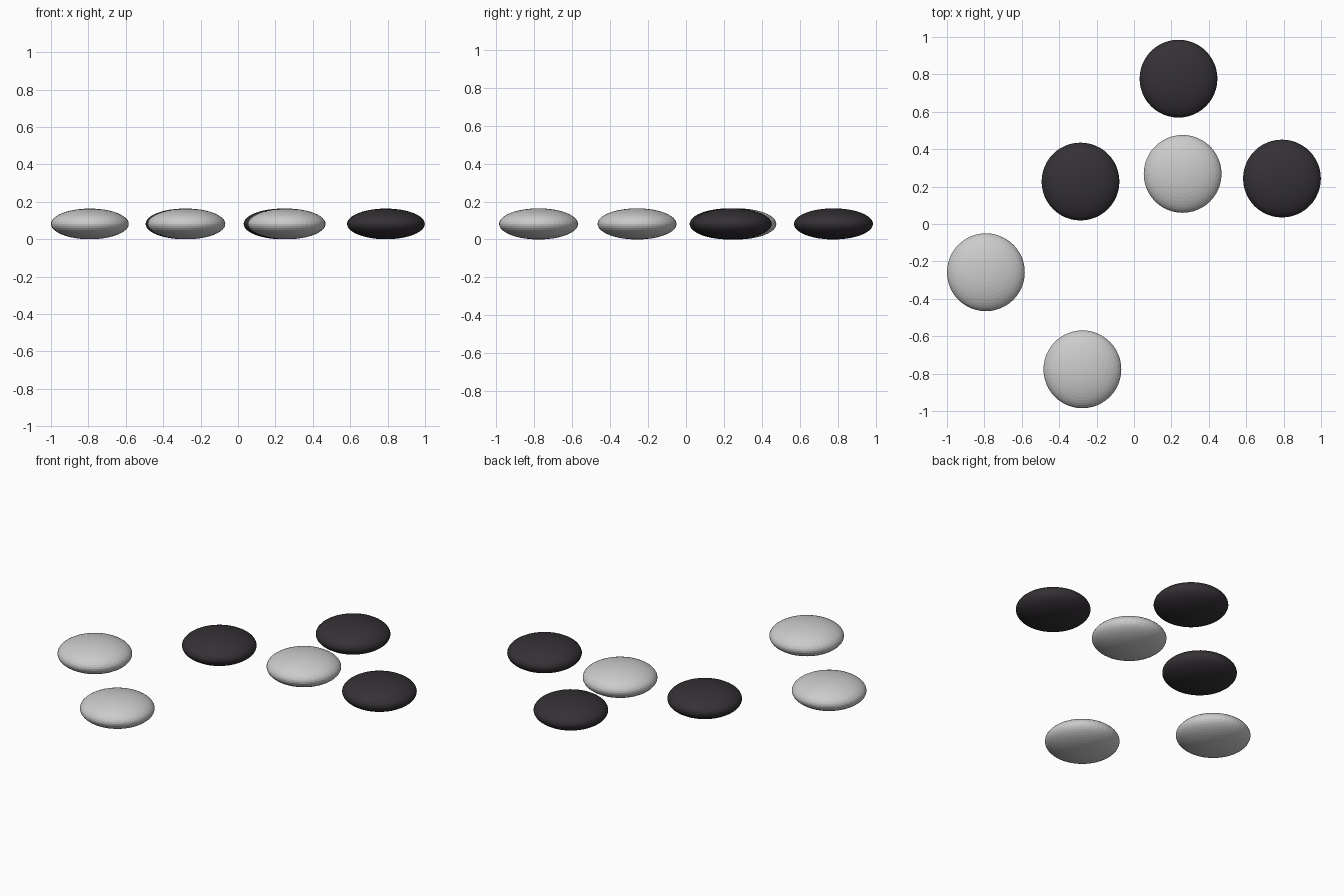
import bpy

if "Cube" in bpy.data.objects:
    bpy.data.objects.remove(bpy.data.objects["Cube"])

RADIUS, HALF_HEIGHT = 0.208, 0.082


def material(name, rgb):
    m = bpy.data.materials.new(name)
    m.diffuse_color = (*rgb, 1)
    m.use_nodes = True
    m.node_tree.nodes["Principled BSDF"].inputs["Base Color"].default_value = m.diffuse_color
    return m


dark = material("dark_stone", (0.035, 0.03, 0.035))


def stone(name, x, y, mat=None):
    # Flattened sphere resting on the ground
    bpy.ops.mesh.primitive_uv_sphere_add(segments=48, ring_count=24, radius=1,
                                         location=(x, y, HALF_HEIGHT))
    ob = bpy.context.object
    ob.name = name
    ob.scale = (RADIUS, RADIUS, HALF_HEIGHT)
    bpy.ops.object.transform_apply(location=False, rotation=False, scale=True)
    if mat:
        ob.data.materials.append(mat)


# Dark stones
for i, (x, y) in enumerate([(0.238, 0.777), (-0.286, 0.227), (0.791, 0.243)], 1):
    stone(f"dark_stone_{i}", x, y, dark)

# Light stones (plain grey)
for i, (x, y) in enumerate([(0.26, 0.268), (-0.792, -0.258), (-0.276, -0.777)], 1):
    stone(f"light_stone_{i}", x, y)
